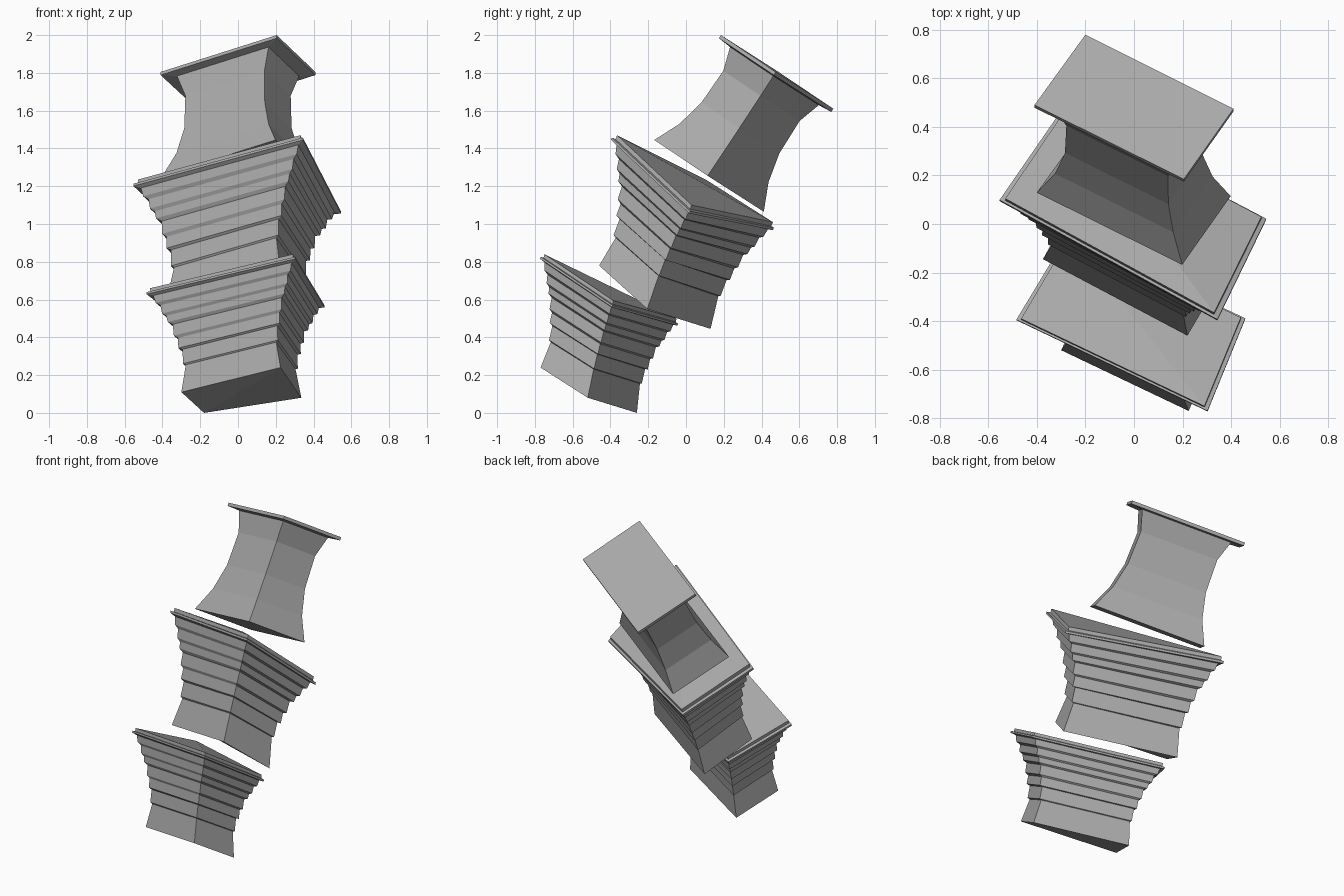
import bpy
import bmesh
from mathutils import Vector

cube = bpy.data.objects.get("Cube")
if cube:
    bpy.data.objects.remove(cube)

stone = bpy.data.materials.new("grey_stone")
stone.use_nodes = True
colour = (0.4, 0.4, 0.4, 1)
stone.diffuse_color = colour
stone.node_tree.nodes["Principled BSDF"].inputs["Base Color"].default_value = colour


def centre(corners):
    return sum(corners, Vector()) / len(corners)


def loft(name, bottom, top, profile):
    """Stack four-cornered rings; each profile step is (height, flare)."""
    bottom = [Vector(p) for p in bottom]
    top = [Vector(p) for p in top]
    low, high = centre(bottom), centre(top)
    bm = bmesh.new()
    rings = []
    for height, flare in profile:
        middle = low.lerp(high, height)
        ring = []
        for b, t in zip(bottom, top):
            inner, outer = b - low, t - high
            ring.append(bm.verts.new(middle + inner + (outer - inner) * flare))
        rings.append(ring)
    for lower, upper in zip(rings, rings[1:]):
        for i in range(4):
            j = (i + 1) % 4
            bm.faces.new((lower[i], lower[j], upper[j], upper[i]))
    # end faces fold along the diagonal from the front corner to the back one
    for a, b, c, d in (rings[0], rings[-1]):
        bm.faces.new((a, b, c))
        bm.faces.new((a, c, d))
    bmesh.ops.recalc_face_normals(bm, faces=bm.faces)
    mesh = bpy.data.meshes.new(name)
    bm.to_mesh(mesh)
    bm.free()
    mesh.materials.append(stone)
    obj = bpy.data.objects.new(name, mesh)
    bpy.context.collection.objects.link(obj)
    return obj


# Corner order: front, right-hand side, back, left-hand side
stepped_profile = [
    (0, 0), (.27, -.2), (.28, -.1), (.42, -.1), (.43, .05), (.53, .05),
    (.55, .2), (.66, .22), (.68, .4), (.74, .45), (.76, .6), (.84, .65),
    (.86, .82), (.93, .9), (.94, 1.14), (.96, 1.14), (.965, 1), (1, 1),
]

# Lower stepped block
loft("lower_block",
     [(.225, -.77, .24), (.335, -.52, .08), (-.18, -.26, 0), (-.3, -.52, .11)],
     [(.29, -.75, .84), (.44, -.385, .595), (-.265, -.05, .5), (-.465, -.39, .66)],
     stepped_profile)

# Middle stepped block
loft("middle_block",
     [(.22, -.46, .78), (.37, -.205, .55), (-.225, .13, .445), (-.375, -.145, .61)],
     [(.33, -.365, 1.47), (.525, .03, 1.1), (-.29, .46, 1.01), (-.53, .105, 1.235)],
     stepped_profile)

# Upper waisted block with a thin cap plate
cap = [(.205, .185, 2), (.41, .475, 1.805), (-.2, .78, 1.61), (-.41, .49, 1.805)]
cap_middle = centre([Vector(p) for p in cap])
foot_middle = Vector((0, .122, 1.255))
waist = [foot_middle + (Vector(p) - cap_middle) * .68 for p in cap]
loft("upper_block", waist, cap,
     [(0, .92), (.22, .35), (.46, .04), (.77, 0), (.96, .34), (.97, 1), (1, 1)])
